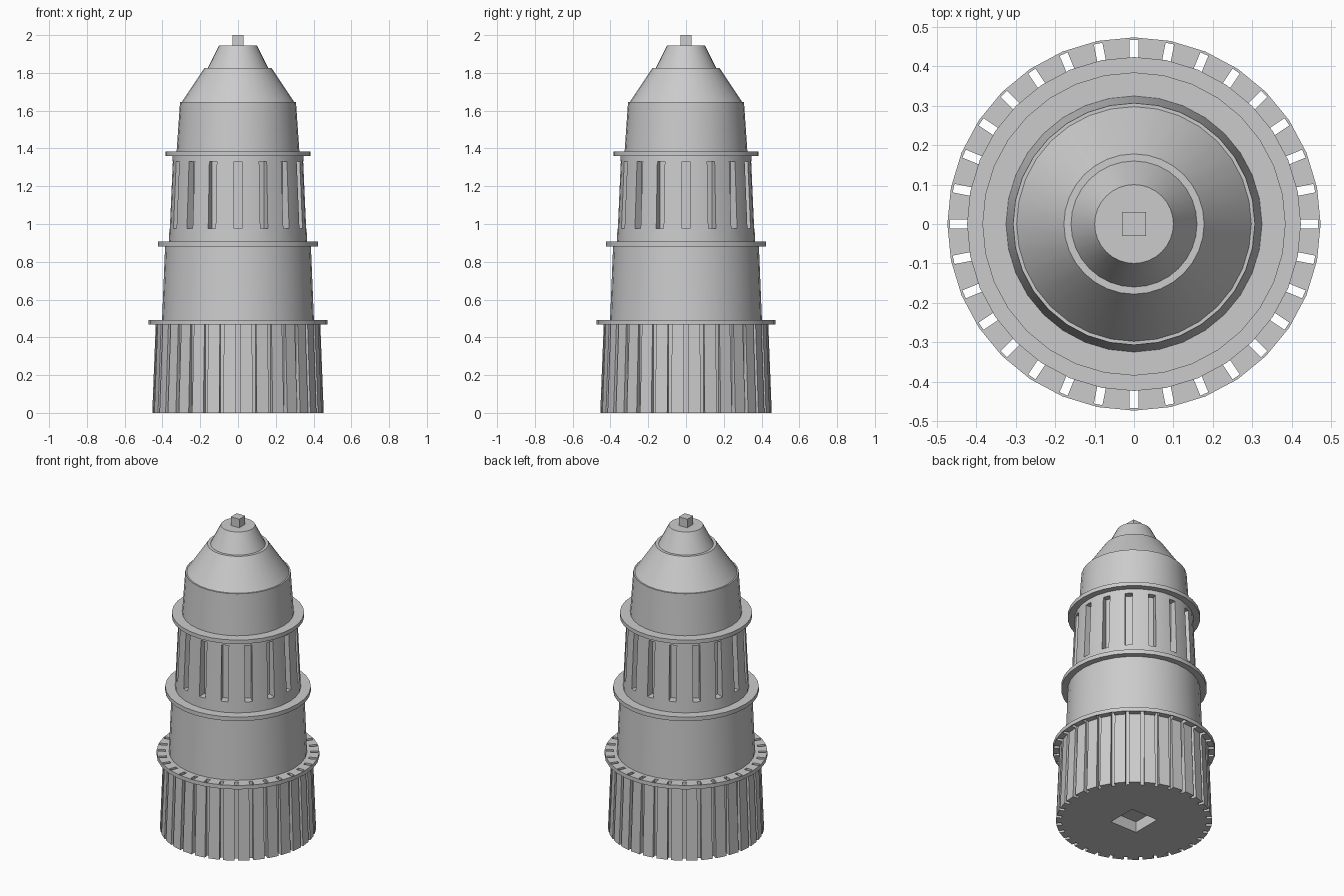
import bpy, bmesh, math
from mathutils import Matrix, Vector

if "Cube" in bpy.data.objects:
    bpy.data.objects.remove(bpy.data.objects["Cube"], do_unlink=True)

SIDES = 32

grey = bpy.data.materials.new("light grey")
grey.use_nodes = True
grey.diffuse_color = (0.6, 0.6, 0.6, 1)
grey.node_tree.nodes["Principled BSDF"].inputs["Base Color"].default_value = (0.6, 0.6, 0.6, 1)


def make_object(name, bm):
    bmesh.ops.recalc_face_normals(bm, faces=bm.faces[:])
    mesh = bpy.data.meshes.new(name)
    bm.to_mesh(mesh)
    bm.free()
    mesh.materials.append(grey)
    obj = bpy.data.objects.new(name, mesh)
    bpy.context.collection.objects.link(obj)
    return obj


def turned(name, profile):
    """Solid of revolution from (radius, height) points, capped at both ends."""
    bm = bmesh.new()
    rings = []
    for r, z in profile:
        rings.append([bm.verts.new((r * math.cos(2 * math.pi * i / SIDES),
                                    r * math.sin(2 * math.pi * i / SIDES), z))
                      for i in range(SIDES)])
    for a, b in zip(rings, rings[1:]):
        for i in range(SIDES):
            j = (i + 1) % SIDES
            bm.faces.new((a[i], a[j], b[j], b[i]))
    bm.faces.new(rings[0][::-1])
    bm.faces.new(rings[-1])
    return make_object(name, bm)


def add_box(bm, low, high, angle=0.0):
    low, high = Vector(low), Vector(high)
    matrix = (Matrix.Rotation(angle, 4, 'Z') @ Matrix.Translation((low + high) / 2)
              @ Matrix.Diagonal((*(high - low), 1)))
    bmesh.ops.create_cube(bm, size=1, matrix=matrix)


def cut(obj, bm):
    """Subtract the boxes in bm from obj."""
    cutter = make_object("cutter", bm)
    cutter.hide_render = True
    mod = obj.modifiers.new("cut", 'BOOLEAN')
    mod.operation = 'DIFFERENCE'
    mod.solver = 'EXACT'
    mod.object = cutter
    bpy.context.view_layer.objects.active = obj
    bpy.ops.object.modifier_apply(modifier=mod.name)
    bpy.data.objects.remove(cutter, do_unlink=True)


def radial_boxes(count, r0, r1, width, z0, z1):
    bm = bmesh.new()
    for i in range(count):
        add_box(bm, (r0, -width / 2, z0), (r1, width / 2, z1), 2 * math.pi * i / count)
    return bm


# Ribbed base with its slotted flange and square socket underneath
base = turned("ribbed_base", [(0.455, 0), (0.437, 0.467), (0.474, 0.467), (0.474, 0.492)])
cutters = radial_boxes(32, 0.422, 0.467, 0.022, -0.1, 0.6)
add_box(cutters, (-0.095, -0.095, -0.1), (0.095, 0.095, 0.07))
cut(base, cutters)

# Plain drum and its flange
lower = turned("lower_drum", [(0.402, 0.492), (0.386, 0.882), (0.424, 0.882), (0.424, 0.908)])

# Drum with tall recesses and its flange
slotted = turned("slotted_drum", [(0.366, 0.908), (0.346, 1.359), (0.385, 1.359), (0.385, 1.384)])
cut(slotted, radial_boxes(16, 0.31, 0.45, 0.043, 0.975, 1.33))

# Upper drum, then the two stepped cones
upper = turned("upper_drum", [(0.325, 1.384), (0.307, 1.645)])
shoulder = turned("shoulder_cone", [(0.298, 1.645), (0.178, 1.825)])
tip = turned("tip_cone", [(0.16, 1.825), (0.10, 1.945)])

# Square peg on top
bm = bmesh.new()
add_box(bm, (-0.03, -0.03, 1.945), (0.03, 0.03, 2.0))
peg = make_object("square_peg", bm)

# Smooth round walls, keep hard edges
bpy.ops.object.select_all(action='DESELECT')
for obj in (base, lower, slotted, upper, shoulder, tip, peg):
    obj.select_set(True)
bpy.context.view_layer.objects.active = base
bpy.ops.object.shade_smooth_by_angle(angle=math.radians(25))
